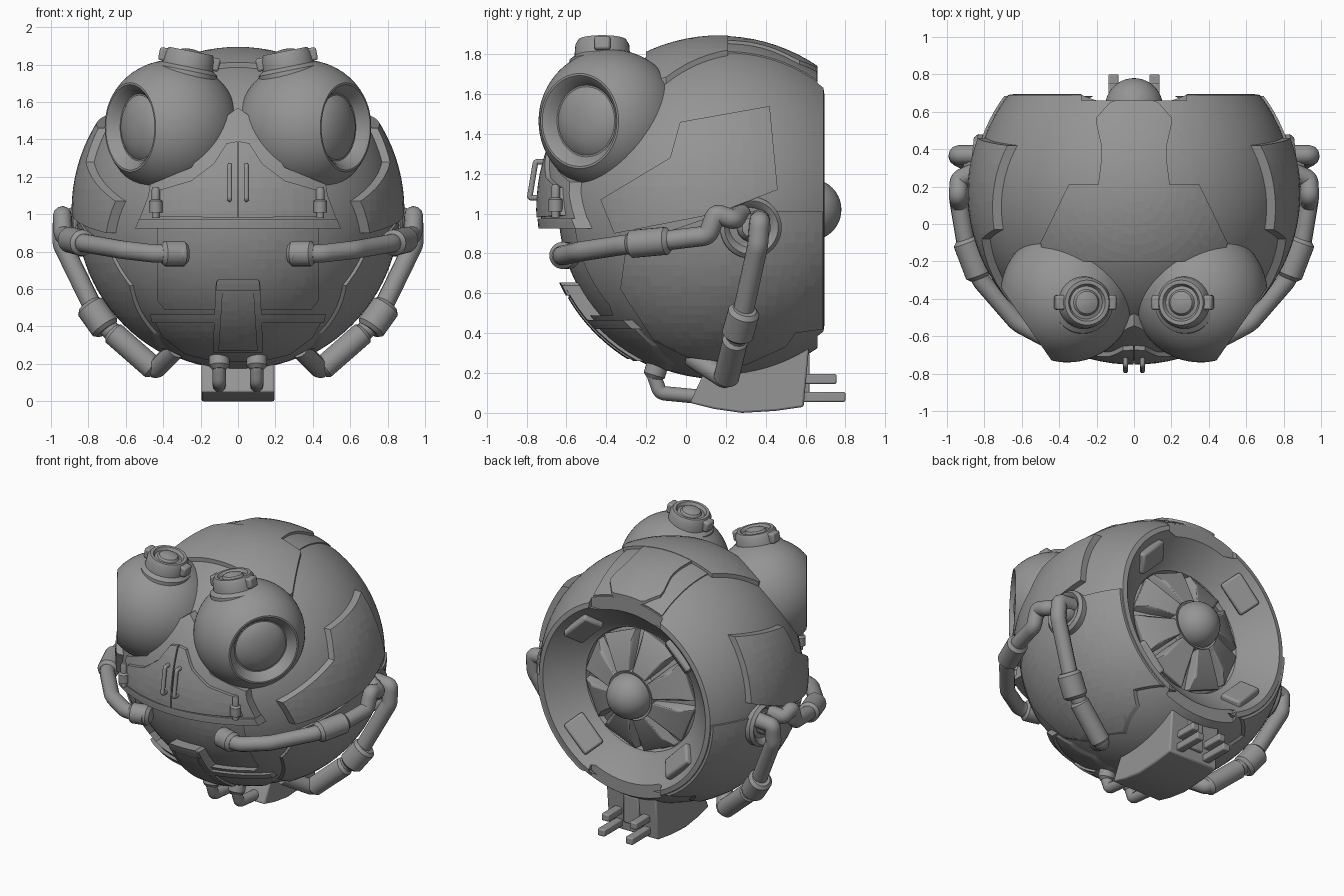
import bpy, bmesh, math
from mathutils import Vector, Matrix

if "Cube" in bpy.data.objects:
    bpy.data.objects.remove(bpy.data.objects["Cube"])

R, C = 0.85, Vector((0, 0.17, 1.02))   # head sphere
grey = bpy.data.materials.new("dark_grey")
grey.diffuse_color = (0.3, 0.3, 0.3, 1)
grey.use_nodes = True
grey.node_tree.nodes["Principled BSDF"].inputs["Base Color"].default_value = grey.diffuse_color


def add(name, bm, mirror=False, bevel=0, angle=35):
    bmesh.ops.recalc_face_normals(bm, faces=bm.faces)
    me = bpy.data.meshes.new(name)
    bm.to_mesh(me)
    bm.free()
    return place(name, me, mirror, bevel, angle)


def place(name, me, mirror=False, bevel=0, angle=35):
    me.materials.clear()
    me.materials.append(grey)
    ob = bpy.data.objects.new(name, me)
    bpy.context.collection.objects.link(ob)
    bpy.ops.object.select_all(action='DESELECT')
    ob.select_set(True)
    bpy.context.view_layer.objects.active = ob
    bpy.ops.object.shade_smooth_by_angle(angle=math.radians(angle))
    if bevel:
        m = ob.modifiers.new("bevel", 'BEVEL')
        m.width, m.segments = bevel, 2
    if mirror:
        ob.modifiers.new("mirror", 'MIRROR').use_mirror_merge = False
    return ob


def evaluated(ob):
    return bpy.data.meshes.new_from_object(ob.evaluated_get(bpy.context.evaluated_depsgraph_get()))


def boolean(ob, cutter, op, mirror=False):
    """Apply a boolean, drop the helpers and return the finished part."""
    m = ob.modifiers.new("cut", 'BOOLEAN')
    m.operation, m.solver, m.object = op, 'EXACT', cutter
    me, name = evaluated(ob), ob.name
    bpy.data.objects.remove(ob)
    bpy.data.objects.remove(cutter)
    return place(name, me, mirror)


def arc(r, a0, a1, n, h0=0):
    ang = [math.radians(a0 + (a1 - a0) * i / n) for i in range(n + 1)]
    return [(r * math.sin(a), h0 - r * math.cos(a)) for a in ang]


def lathe(name, profile, origin, axis, segs=48, mirror=False):
    bm = bmesh.new()
    M = Matrix.Translation(origin) @ Vector(axis).to_track_quat('Z', 'Y').to_matrix().to_4x4()
    rings = []
    for r, h in profile:
        rings.append([bm.verts.new(M @ Vector((r * math.cos(t), r * math.sin(t), h)))
                      for t in (2 * math.pi * k / segs for k in range(segs))])
    for a, b in zip(rings, rings[1:]):
        for k in range(segs):
            j = (k + 1) % segs
            bm.faces.new((a[k], a[j], b[j], b[k]))
    bmesh.ops.remove_doubles(bm, verts=bm.verts, dist=1e-5)
    return add(name, bm, mirror)


def hull(name, pts, mirror=False, bevel=0):
    bm = bmesh.new()
    for p in pts:
        bm.verts.new(p)
    bmesh.ops.convex_hull(bm, input=bm.verts)
    bmesh.ops.dissolve_limit(bm, angle_limit=0.02, verts=bm.verts, edges=bm.edges)
    return add(name, bm, mirror, bevel)


def box(name, c, s, mirror=False, bevel=0.008, M=Matrix()):
    return hull(name, [M @ Vector((c[0] + i * s[0] / 2, c[1] + j * s[1] / 2, c[2] + k * s[2] / 2))
                       for i in (-1, 1) for j in (-1, 1) for k in (-1, 1)], mirror, bevel)


def prism(pts, axis, d0, d1):
    put = {'x': lambda a, b, d: (d, a, b), 'y': lambda a, b, d: (a, d, b),
           'z': lambda a, b, d: (a, b, d)}[axis]
    bm = bmesh.new()
    lo, hi = [[bm.verts.new(put(a, b, d)) for a, b in pts] for d in (d0, d1)]
    bm.faces.new(lo)
    bm.faces.new(hi)
    for i in range(len(pts)):
        j = (i + 1) % len(pts)
        bm.faces.new((lo[i], lo[j], hi[j], hi[i]))
    return bm


def sym(pts):
    return pts + [(-x, z) for x, z in reversed(pts) if x > 1e-6]


def panel(name, pts, axis, t, mirror=False, depth=0.03):
    """Outline projected along an axis onto the head, raised by t."""
    d0, d1 = {'x': (0.1, 1.2), 'y': (0.1, -1.2), 'z': (1.2, 2.2)}[axis]
    ob = add(name, prism(pts, axis, d0, d1))
    bm = bmesh.new()
    for r in (R + t, R - depth):
        new = bmesh.ops.create_uvsphere(bm, u_segments=96, v_segments=48, radius=r,
                                        matrix=Matrix.Translation(C))['verts']
        if r < R:
            bmesh.ops.reverse_faces(bm, faces=list({f for v in new for f in v.link_faces}))
    me = bpy.data.meshes.new("shell")
    bm.to_mesh(me)
    bm.free()
    shell = bpy.data.objects.new("shell", me)
    bpy.context.collection.objects.link(shell)
    return boolean(ob, shell, 'INTERSECT', mirror)


def tube(name, pts, r, bend=0.06, mirror=True):
    pts = [Vector(p) for p in pts]
    path = [pts[0]]
    for a, p, b in zip(pts, pts[1:], pts[2:]):
        for q in (a, p, b):
            L = (q - p).length
            path.append(p + (q - p).normalized() * min(bend, L * 0.45))
    path.append(pts[-1])
    cu = bpy.data.curves.new(name, 'CURVE')
    cu.dimensions, cu.bevel_depth, cu.bevel_resolution, cu.use_fill_caps = '3D', r, 4, True
    sp = cu.splines.new('NURBS')
    sp.points.add(len(path) - 1)
    for s, p in zip(sp.points, path):
        s.co = (*p, 1)
    sp.order_u, sp.use_endpoint_u, sp.resolution_u = 3, True, 4
    ob = bpy.data.objects.new(name, cu)
    bpy.context.collection.objects.link(ob)
    me = evaluated(ob)
    bpy.data.objects.remove(ob)
    return place(name, me, mirror)


def collar(name, a, b, r):
    a, b = Vector(a), Vector(b)
    L = (b - a).length
    lathe(name, [(0, 0), (r - .02, 0), (r, .02), (r, L - .02), (r - .02, L), (0, L)], a, b - a, 24, True)


# Head shell with rear bowl, recessed mouth and notched rim
bowl = [(.64, .695), (.62, .675), (.45, .52), (.43, .51), (.42, .48), (.18, .575), (.165, .60), (0, .60)]
head = lathe("head_shell", arc(R, 0, 127.7, 40, C.y) + bowl, (0, 0, C.z), (0, 1, 0), 96)
head = boolean(head, panel("mouth_cut", sym([(.43, .93), (.43, .54), (.39, .49)]), 'y', .05, depth=.04), 'DIFFERENCE')
for z in (1.72, .34):
    head = boolean(head, box("rim_cut", (0, .76, z), (.56, .2, .26), bevel=0), 'DIFFERENCE')
lathe("rear_dome", [(.17, .59), (.17, .63)] + arc(.155, 90, 180, 10, .625), (0, 0, C.z), (0, 1, 0))
for i in range(8):
    def polar(r, y, deg):
        t = math.radians(deg + i * 45 + 22.5)
        return (r * math.cos(t), y, C.z + r * math.sin(t))
    hull("rear_vane", [polar(r, y, s * w) for s in (-1, 1) for r, y, w in
                       ((.17, .50, 21), (.17, .625, 18), (.42, .45, 21), (.34, .575, 15), (.43, .52, 18))], bevel=.006)
for i in range(4):
    M = (Matrix.Translation((0, 0, C.z)) @ Matrix.Rotation(math.radians(45 + 90 * i), 4, 'Y')
         @ Matrix.Translation((.545, .60, 0)) @ Matrix.Rotation(math.radians(43), 4, 'Z'))
    box("bowl_block", (0, 0, 0), (.15, .1, .24), bevel=.015, M=M)

# Raised panels on crown and sides
panel("brow_panel", sym([(.35, .21), (.5, -.1), (.48, -.2)]), 'z', .025)
panel("crown_strip", sym([(.27, .655), (.32, .2)]), 'z', .006)
panel("crown_plate", sym([(.10, .66), (.13, .65), (.2, .57), (.2, .53), (.175, .42), (.175, .34), (.195, .18)]),
      'z', .022)
panel("side_panel", [(-.03, 1.46), (.42, 1.54), (.46, 1.12), (.15, 1.0), (-.36, .9), (-.43, 1.07), (-.08, 1.28)],
      'x', .04, True)
panel("lower_side_panel", [(-.3, .84), (-.33, .62), (-.16, .36), (0, .28), (.3, .24), (.5, .33), (.55, .40),
                           (.685, .42), (.685, 1.01), (.2, 1.01)], 'x', .014, True)

# Muzzle between the eyes
panel("muzzle_bridge", sym([(0, 1.57), (.07, 1.52), (.25, 1.25), (.47, 1.16), (.48, 1.1), (.54, .94)]), 'y', .05)
panel("muzzle_plate", [(.004, 1.39), (.06, 1.38), (.13, 1.27), (.25, 1.18), (.42, 1.13), (.46, .99), (.004, .98)],
      'y', .072, True)
panel("muzzle_ledge", sym([(.53, .975), (.55, .925)]), 'y', .066)
tube("muzzle_handle", [(.045, -.7, 1.08), (.045, -.785, 1.08), (.045, -.755, 1.26), (.045, -.66, 1.26)], .014, .02)
bolt = [(0, 0), (.02, 0), (.02, .03), (.036, .03), (.036, .09), (.022, .1), (.022, .15), (.016, .165), (0, .165)]
lathe("muzzle_bolt", bolt, (.44, -.655, .98), (0, 0, 1), 16, True)

# Chin
panel("chin_lip", sym([(.47, .465), (.46, .42)]), 'y', .025)
panel("chin_plate", sym([(.46, .45), (.40, .34), (.28, .25), (.12, .21)]), 'y', .01)
panel("chin_latch_frame", sym([(.1, .655), (.118, .64), (.135, .26)]), 'y', .025, depth=.07)
panel("chin_latch_face", sym([(.085, .58), (.105, .27)]), 'y', .032)
panel("chin_latch_top", sym([(.1, .655), (.115, .64), (.115, .59)]), 'y', .036)

# Eyes with side-facing lenses and top caps
lens = [(.228, .27), (.205, .25), (.18, .21), (.172, .21), (.15, .228), (.1, .248), (.05, .257), (0, .26)]
lathe("eye", arc(.36, 0, 138.5, 28) + lens, (.355, -.38, 1.465), (.82, -.57, 0), 64, True)
cap = [(.17, -.03), (.165, .04), (.14, .06), (.135, .12), (.12, .145), (.1, .145), (.088, .125), (.07, .13),
       (.06, .145), (.03, .155), (0, .157)]
lathe("eye_cap", cap, (.28, -.42, 1.73), (-.2, 0, 1), 40, True)
tilt = Matrix.Translation((.28, -.42, 1.73)) @ Matrix.Rotation(-.2, 4, 'Y')
for s in (-1, 1):
    box("eye_cap_lug", (s * .135, 0, .10), (.06, .08, .07), True, .012, tilt)

# Side hubs, pipes and collars
hub = [(.155, 0), (.155, .06), (.135, .08), (.115, .065), (.1, .045), (.07, .045), (.07, .09), (.05, .12), (0, .13)]
lathe("side_hub", hub, (.79, .32, .93), (1, .1, 0), 40, True)
tube("upper_pipe", [(.84, .28, 1.0), (.935, .24, .97), (.94, .15, 1.0), (.935, .11, .89), (.90, -.1, .865),
                    (.82, -.3, .845), (.62, -.53, .81), (.45, -.62, .79), (.29, -.62, .79)], .05)
collar("upper_pipe_collar", (.905, -.08, .865), (.825, -.29, .846), .07)
collar("mouth_pipe_end", (.41, -.625, .79), (.27, -.59, .79), .068)
tube("lower_pipe", [(.82, .37, .97), (.94, .37, .96), (.94, .36, .84), (.74, .27, .43), (.44, .20, .17),
                    (.33, .03, .28)], .052, .04)
collar("lower_pipe_collar", (.80, .295, .52), (.70, .255, .38), .08)
collar("lower_pipe_sleeve", (.68, .25, .375), (.44, .2, .165), .064)

# Neck block, chin cables and rear plugs
neck = [(.02, .05), (.14, .02), (.28, .0), (.45, .01), (.59, .03), (.62, .36), (.2, .36), (.08, .18)]
add("neck_block", prism(neck, 'x', -.195, .195), bevel=.01)
tube("chin_cable", [(.1, .08, .08), (.1, -.13, .10), (.1, -.165, .2), (.1, -.1, .3)], .036, .05)
collar("chin_cable_collar", (.1, -.165, .17), (.1, -.135, .27), .055)
box("rear_plug_low", (.11, .69, .08), (.055, .22, .05), True)
box("rear_plug_high", (.11, .66, .17), (.055, .19, .05), True)
box("rear_socket", (0, .6, .2), (.12, .04, .2))
